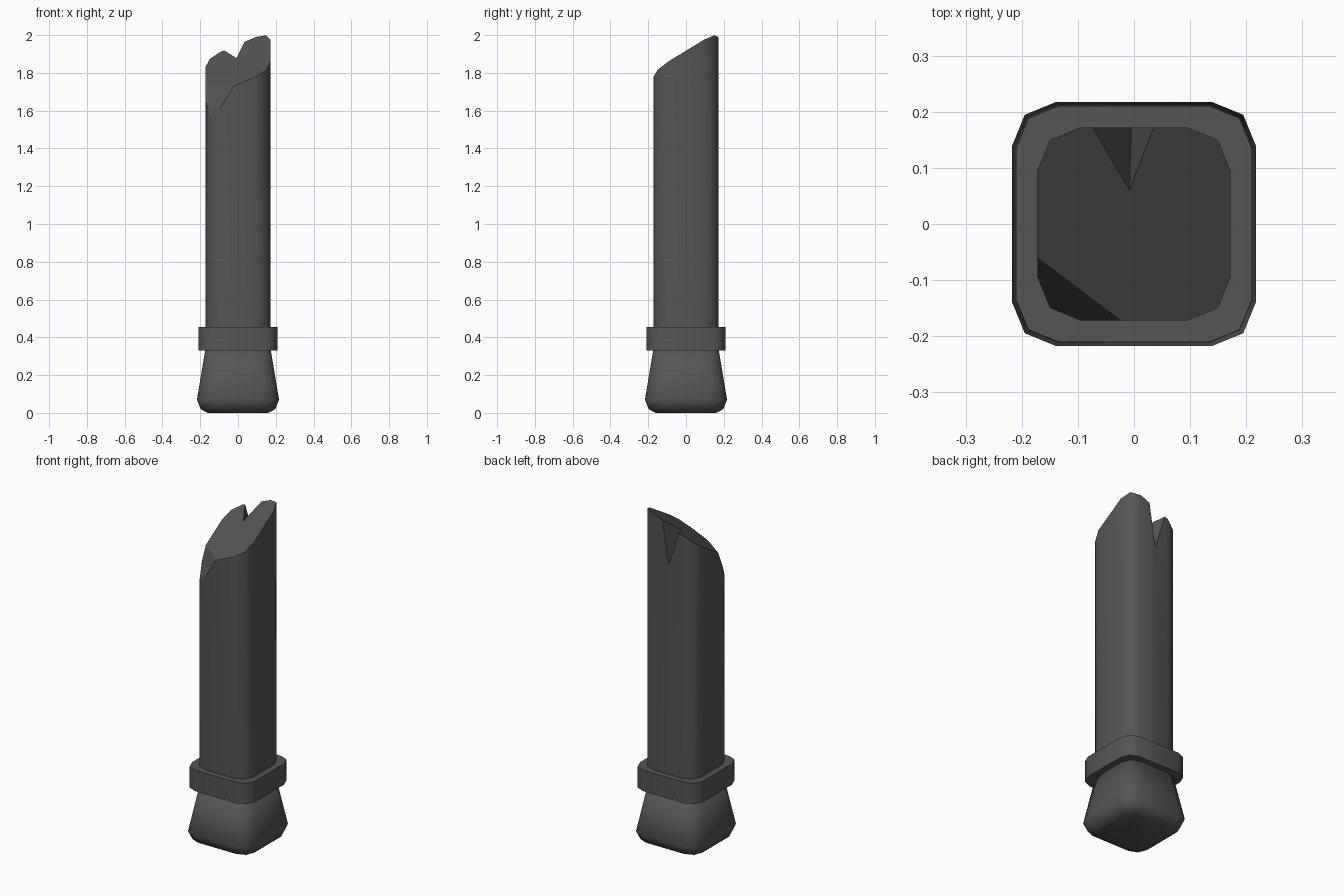
import bpy, bmesh
from mathutils import Vector

if "Cube" in bpy.data.objects:
    bpy.data.objects.remove(bpy.data.objects["Cube"])

grey = bpy.data.materials.new("dark_grey")
grey.diffuse_color = (0.09, 0.09, 0.09, 1)
grey.use_nodes = True
grey.node_tree.nodes["Principled BSDF"].inputs["Base Color"].default_value = grey.diffuse_color


def section(h, b):
    """Square of half-width h with two-step rounded corners of size b."""
    m = h - 0.29 * b
    quarter = [(h, h - b), (m, m), (h - b, h)]
    pts = []
    for _ in range(4):
        pts += quarter
        quarter = [(-y, x) for x, y in quarter]
    return pts


def loft(levels):
    """Closed solid through (z, half-width, corner size) levels."""
    bm = bmesh.new()
    rings = [[bm.verts.new((x, y, z)) for x, y in section(h, b)] for z, h, b in levels]
    for lo, hi in zip(rings, rings[1:]):
        for i in range(len(lo)):
            j = (i + 1) % len(lo)
            bm.faces.new((lo[i], lo[j], hi[j], hi[i]))
    bm.faces.new(rings[0][::-1])
    bm.faces.new(rings[-1])
    bmesh.ops.recalc_face_normals(bm, faces=bm.faces[:])
    return bm


def finish(bm, name):
    me = bpy.data.meshes.new(name)
    bm.to_mesh(me)
    bm.free()
    me.materials.append(grey)
    ob = bpy.data.objects.new(name, me)
    bpy.context.collection.objects.link(ob)
    return ob


def chop(bm, co, no):
    """Remove everything on the normal side of a plane and cap the cut."""
    geom = bm.verts[:] + bm.edges[:] + bm.faces[:]
    cut = bmesh.ops.bisect_plane(bm, geom=geom, plane_co=co, plane_no=no, clear_outer=True)
    edges = [e for e in cut["geom_cut"] if isinstance(e, bmesh.types.BMEdge)]
    bmesh.ops.contextual_create(bm, geom=edges)
    bmesh.ops.recalc_face_normals(bm, faces=bm.faces[:])


# Flared foot with rounded underside
foot = finish(loft([(0, 0.16, 0.06), (0.02, 0.198, 0.072), (0.07, 0.217, 0.077),
                    (0.34, 0.172, 0.077)]), "foot")
for p in foot.data.polygons:
    p.use_smooth = True

# Collar
collar = finish(loft([(0.33, 0.21, 0.075), (0.455, 0.21, 0.075)]), "collar")

# Shaft with slanted break and a chipped front left corner
bm = loft([(0.335, 0.172, 0.077), (2.3, 0.172, 0.077)])
chop(bm, (0, 0, 1.845), Vector((-0.42, -0.61, 1)).normalized())
chop(bm, (-0.02, -0.172, 1.735), Vector((-1.66, -2.25, 1)).normalized())
shaft = finish(bm, "broken_shaft")

# V-shaped notch in the back edge
tip, low = Vector((-0.008, 0.06, 1.878)), Vector((-0.005, 0.172, 1.706))
right, left = Vector((0.035, 0.172, 1.965)), Vector((-0.073, 0.172, 1.918))
bm = bmesh.new()
for q in (tip + 2 * (tip - low), low + (low - tip)):
    for d in (Vector(), 4 * (right - low), 4 * (left - low)):
        bm.verts.new(q + d)
bmesh.ops.convex_hull(bm, input=bm.verts[:])
bmesh.ops.recalc_face_normals(bm, faces=bm.faces[:])
cutter = finish(bm, "notch_cutter")
mod = shaft.modifiers.new("notch", "BOOLEAN")
mod.operation, mod.solver, mod.object = "DIFFERENCE", "EXACT", cutter
bpy.context.view_layer.objects.active = shaft
bpy.ops.object.modifier_apply(modifier=mod.name)
bpy.data.objects.remove(cutter)

# Upright sides are smooth, broken faces stay flat
for ob in (shaft, collar):
    for p in ob.data.polygons:
        p.use_smooth = abs(p.normal.z) < 0.03
